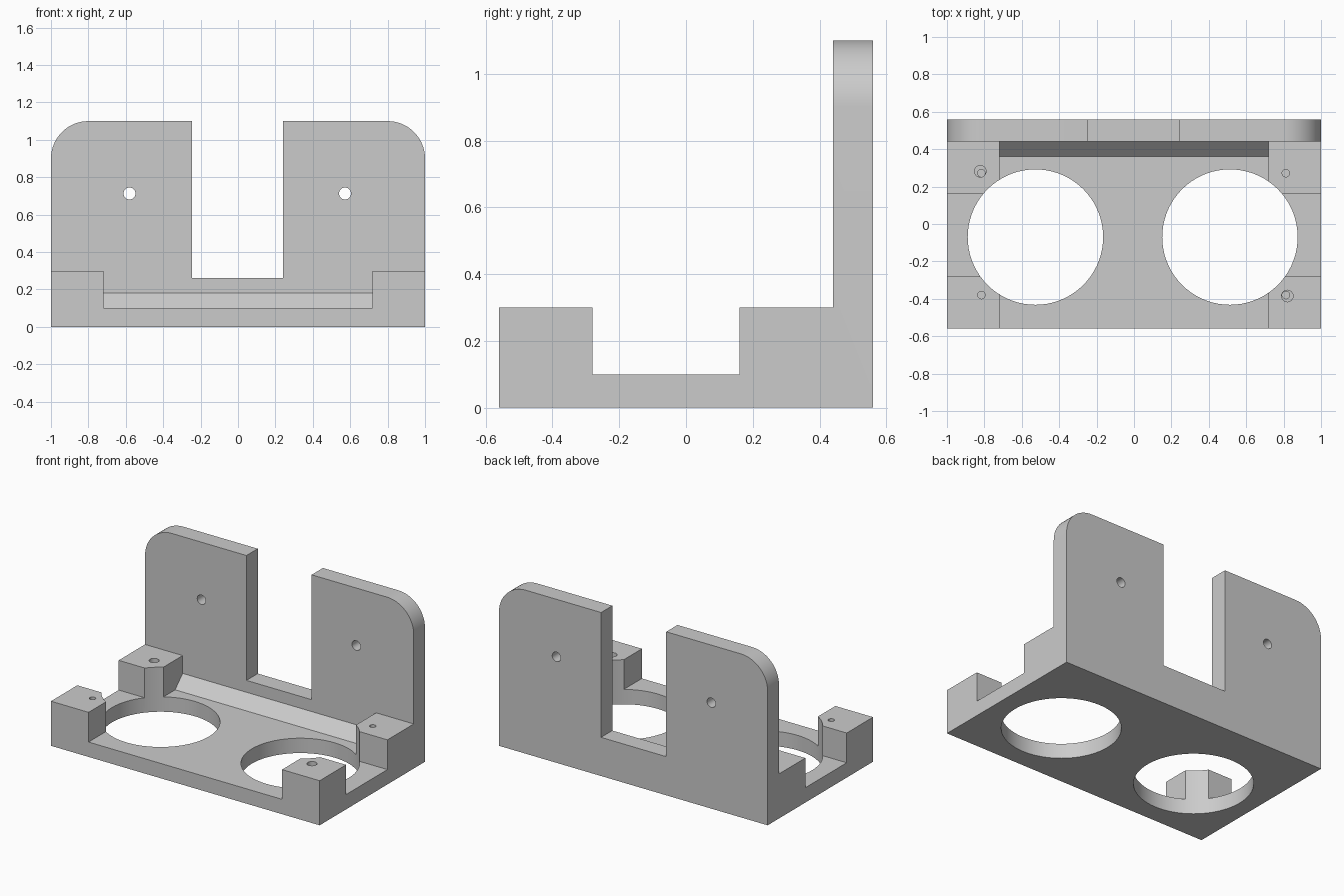
import bpy
import bmesh
from math import cos, sin, pi, radians
from mathutils import Vector

old = bpy.data.objects.get("Cube")
if old:
    bpy.data.objects.remove(old, do_unlink=True)

grey = bpy.data.materials.new("plain grey")
grey.use_nodes = True
color = (0.6, 0.6, 0.6, 1)
grey.diffuse_color = color
grey.node_tree.nodes["Principled BSDF"].inputs["Base Color"].default_value = color


def prism(name, points, axis, start, end):
    """Extrude a closed profile along x, y or z."""
    place = {"x": lambda a, b: (start, a, b),
             "y": lambda a, b: (a, start, b),
             "z": lambda a, b: (a, b, start)}[axis]
    bm = bmesh.new()
    face = bm.faces.new([bm.verts.new(place(a, b)) for a, b in points])
    grown = bmesh.ops.extrude_face_region(bm, geom=[face])["geom"]
    shift = Vector([(end - start) * (axis == k) for k in "xyz"])
    bmesh.ops.translate(bm, vec=shift,
                        verts=[v for v in grown if isinstance(v, bmesh.types.BMVert)])
    bmesh.ops.recalc_face_normals(bm, faces=bm.faces[:])
    mesh = bpy.data.meshes.new(name)
    bm.to_mesh(mesh)
    bm.free()
    mesh.materials.append(grey)
    obj = bpy.data.objects.new(name, mesh)
    bpy.context.collection.objects.link(obj)
    return obj


def arc(cx, cy, r, a0, a1, n):
    angles = [radians(a0 + (a1 - a0) * i / n) for i in range(n + 1)]
    return [(cx + r * cos(a), cy + r * sin(a)) for a in angles]


def circle(cx, cy, r, n):
    return arc(cx, cy, r, 0, 360, n)[:-1]


def combine(target, tool, operation="DIFFERENCE"):
    """Apply a boolean and discard its tool."""
    mod = target.modifiers.new("cut", "BOOLEAN")
    mod.operation = operation
    mod.solver = "EXACT"
    mod.object = tool
    bpy.context.view_layer.update()
    graph = bpy.context.evaluated_depsgraph_get()
    mesh = bpy.data.meshes.new_from_object(target.evaluated_get(graph))
    target.modifiers.clear()
    target.data = mesh
    bpy.data.objects.remove(tool, do_unlink=True)


# Bracket body: side outline with base, post blocks and back wall
side = [(-0.56, 0), (0.56, 0), (0.56, 1.1), (0.44, 1.1), (0.44, 0.3),
        (0.16, 0.3), (0.16, 0.1), (-0.28, 0.1), (-0.28, 0.3), (-0.56, 0.3)]
body = prism("mounting_bracket", side, "x", -1, 1)

# Central channel, leaving a sloped fillet against the wall
channel = [(-0.7, 0.1), (0.36, 0.1), (0.44, 0.18), (0.44, 0.5), (-0.7, 0.5)]
combine(body, prism("channel_cutter", channel, "x", -0.72, 0.72))

# Wall outline: rounded top corners and open slot
front = ([(-1.1, -0.1), (1.1, -0.1), (1.1, 0.9)] + arc(0.8, 0.9, 0.2, 0, 90, 16)
         + [(0.8, 1.2), (0.24, 1.2), (0.24, 0.26), (-0.245, 0.26), (-0.245, 1.2), (-0.8, 1.2)]
         + arc(-0.8, 0.9, 0.2, 90, 180, 16) + [(-1.1, 0.9)])
combine(body, prism("outline_cutter", front, "y", -0.8, 0.8), "INTERSECT")

# Large round openings through the base and post corners
for x in (-0.527, 0.513):
    combine(body, prism("opening_cutter", circle(x, -0.07, 0.362, 72), "z", -0.2, 0.6))

# Screw holes through the wall
for x in (-0.58, 0.572):
    combine(body, prism("wall_hole_cutter", circle(x, 0.713, 0.032, 24), "y", 0.3, 0.7))

# Blind screw holes in the posts, two with a wider mouth
for x, y in ((-0.816, 0.272), (0.812, 0.272), (-0.816, -0.38), (0.812, -0.38)):
    combine(body, prism("post_hole_cutter", circle(x, y, 0.02, 24), "z", 0.1, 0.4))
for x, y in ((-0.822, 0.282), (0.82, -0.385)):
    combine(body, prism("mouth_cutter", circle(x, y, 0.031, 24), "z", 0.2, 0.4))

bpy.ops.object.select_all(action="DESELECT")
body.select_set(True)
bpy.context.view_layer.objects.active = body
bpy.ops.object.shade_smooth_by_angle(angle=radians(30))
